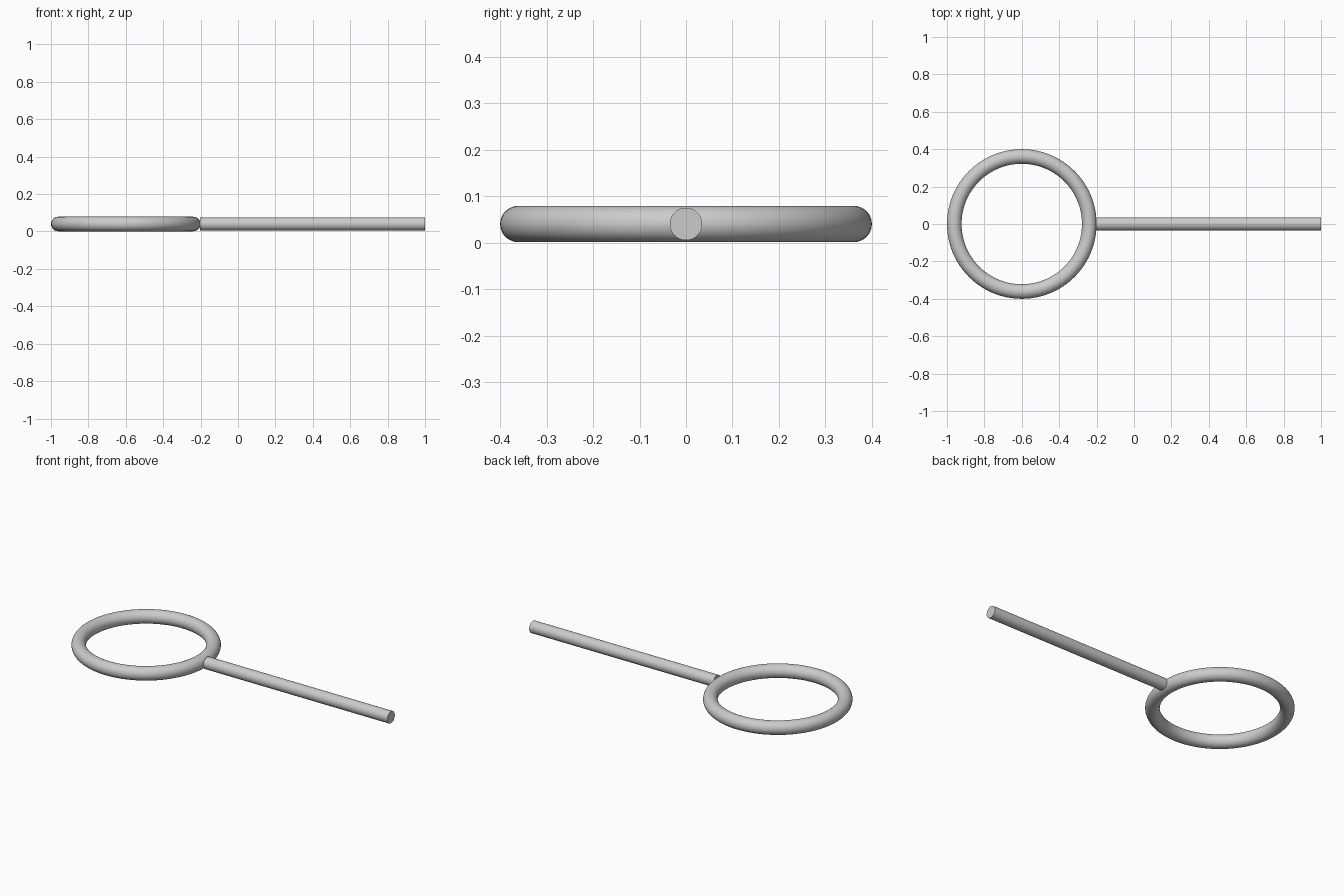
import bpy, math

if "Cube" in bpy.data.objects:
    bpy.data.objects.remove(bpy.data.objects["Cube"])

# Ring: torus lying flat
bpy.ops.mesh.primitive_torus_add(major_radius=0.361, minor_radius=0.039,
                                 major_segments=96, minor_segments=32,
                                 location=(-0.6, 0, 0.04))
ring = bpy.context.object
ring.name = "ring"
bpy.ops.object.shade_smooth()

# Handle: round rod butting against the ring
start, end = -0.202, 1.0
bpy.ops.mesh.primitive_cylinder_add(vertices=48, radius=0.035, depth=end - start,
                                    location=((start + end) / 2, 0, 0.04),
                                    rotation=(0, math.pi / 2, 0))
handle = bpy.context.object
handle.name = "handle"
bpy.ops.object.shade_smooth_by_angle(angle=math.radians(40))
